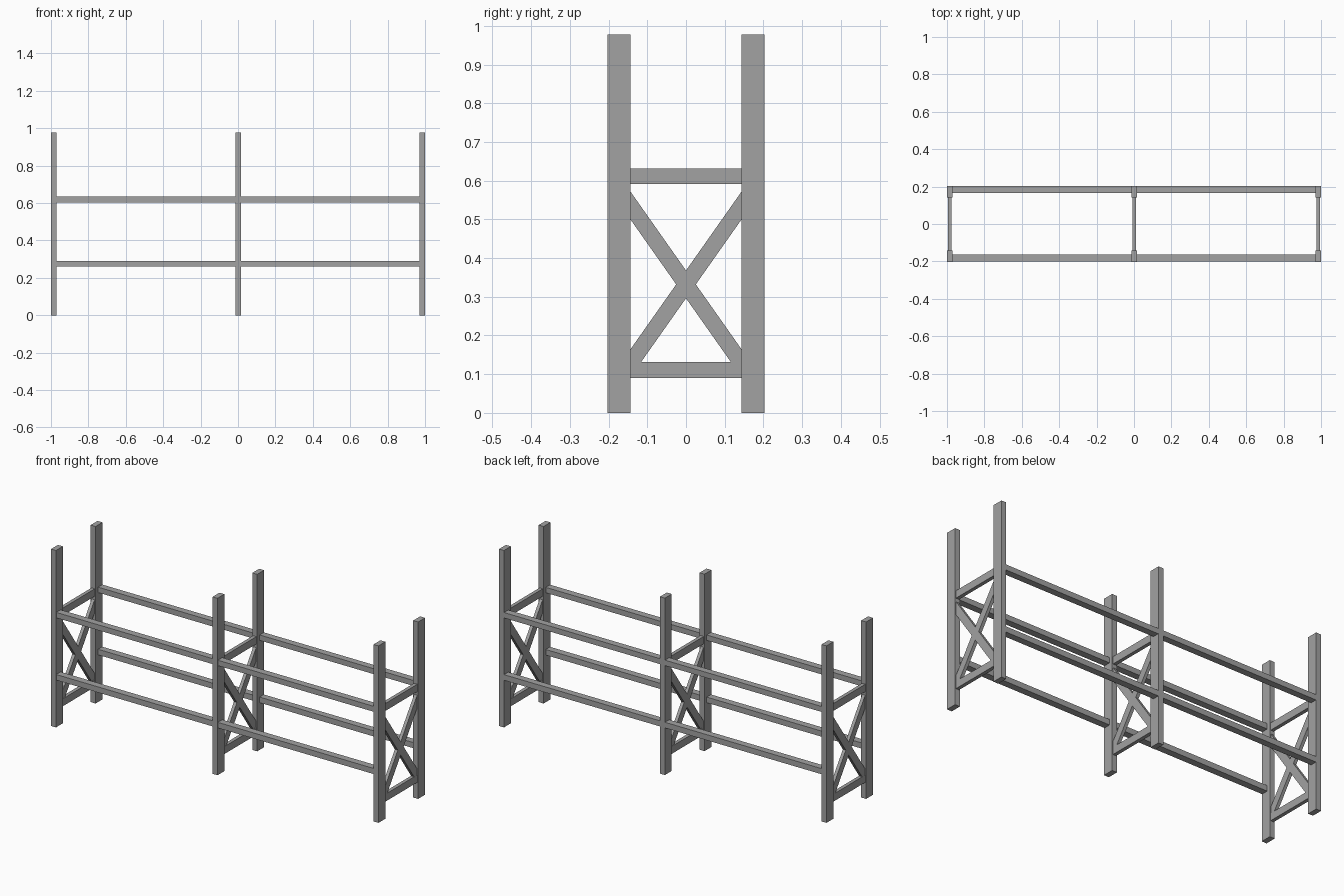
import bpy, bmesh

if "Cube" in bpy.data.objects:
    bpy.data.objects.remove(bpy.data.objects["Cube"])

grey = bpy.data.materials.new("grey_steel")
grey.diffuse_color = (0.36, 0.36, 0.36, 1)
grey.use_nodes = True
grey.node_tree.nodes["Principled BSDF"].inputs["Base Color"].default_value = grey.diffuse_color


def finish(name, bm):
    bmesh.ops.recalc_face_normals(bm, faces=bm.faces)
    mesh = bpy.data.meshes.new(name)
    bm.to_mesh(mesh)
    bm.free()
    mesh.materials.append(grey)
    bpy.context.collection.objects.link(bpy.data.objects.new(name, mesh))


def box(name, x, y, z):
    """Box from (min, max) ranges."""
    bm = bmesh.new()
    bmesh.ops.create_cube(bm, size=1)
    for v in bm.verts:
        v.co = [r[0] if c < 0 else r[1] for c, r in zip(v.co, (x, y, z))]
    finish(name, bm)


def cross_brace(name, x, half, mid, rise, thick, depth):
    """X-shaped brace in the yz plane, cut upright at the posts."""
    notch = half * thick / rise
    quarter = [(half, rise - thick), (half, rise + thick), (0, thick)]
    pts = [(notch, 0)] + quarter
    pts += [(-y, z) for y, z in reversed(quarter[:2])] + [(-notch, 0)]
    pts += [(-y, -z) for y, z in quarter]
    pts += [(y, -z) for y, z in reversed(quarter[:2])]
    bm = bmesh.new()
    face = bm.faces.new([bm.verts.new((x - depth / 2, y, mid + z)) for y, z in pts])
    ext = bmesh.ops.extrude_face_region(bm, geom=[face])
    for v in ext["geom"]:
        if isinstance(v, bmesh.types.BMVert):
            v.co.x += depth
    finish(name, bm)


POSTS = (-0.985, 0.002, 0.985)
IN, OUT = 0.143, 0.203

# Upright frames: two posts, two tie bars and a cross brace each
for i, x in enumerate(POSTS):
    for side, y in (("front", (-OUT, -IN)), ("back", (IN, OUT))):
        box(f"{side}_post_{i}", (x - 0.015, x + 0.015), y, (0, 0.977))
    for level, z in (("lower", (0.09, 0.131)), ("upper", (0.591, 0.632))):
        box(f"{level}_tie_{i}", (x - 0.01, x + 0.01), (-IN, IN), z)
    cross_brace(f"cross_brace_{i}", x, IN, 0.332, 0.203, 0.036, 0.018)

# Long shelf beams between neighbouring frames
for bay, (a, b) in enumerate(zip(POSTS, POSTS[1:])):
    for side, y in (("front", (-0.2, -0.162)), ("back", (0.165, 0.202))):
        for level, z in (("lower", (0.26, 0.291)), ("upper", (0.604, 0.634))):
            box(f"{side}_{level}_beam_{bay}", (a + 0.015, b - 0.015), y, z)
